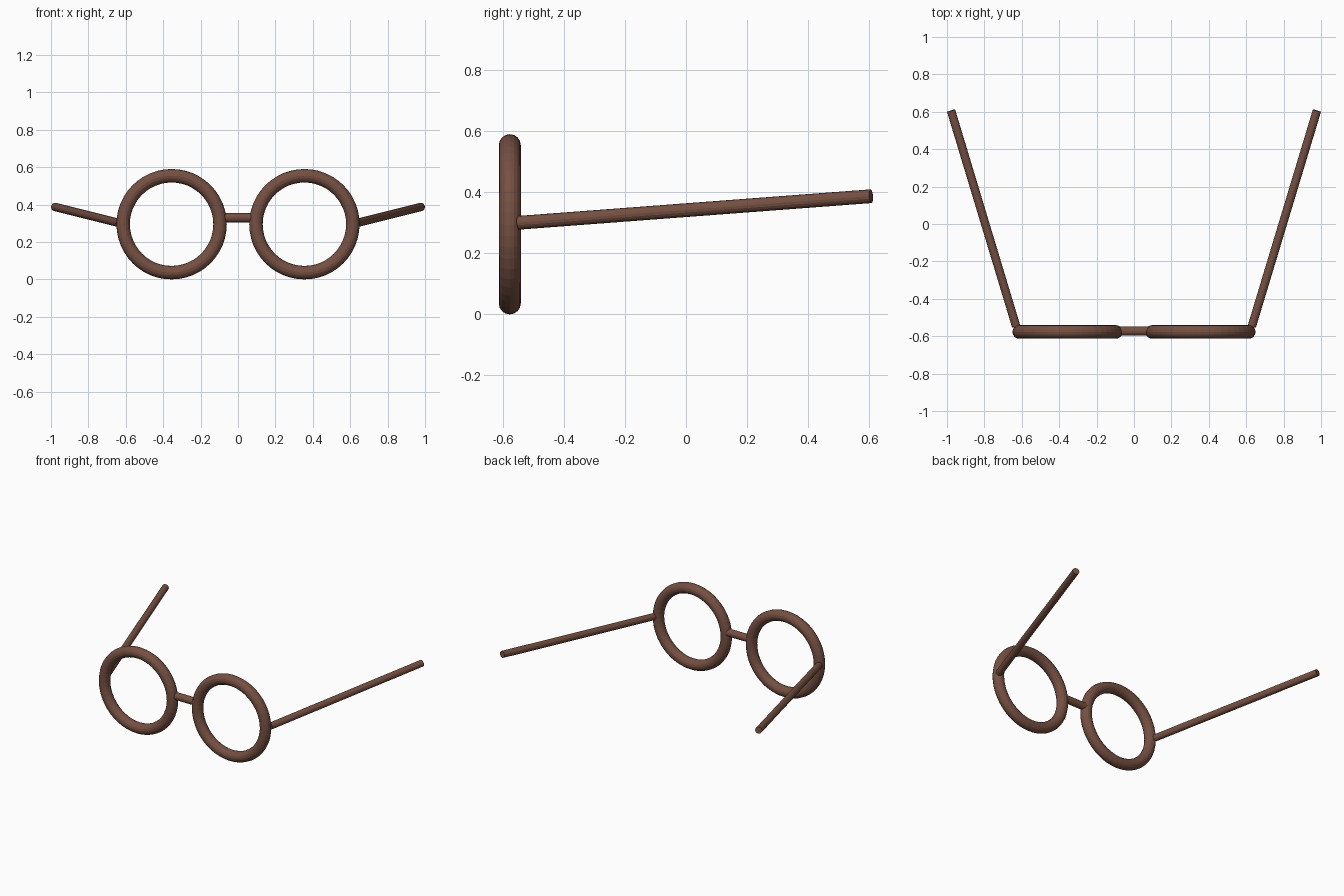
import bpy
from math import pi
from mathutils import Vector

cube = bpy.data.objects.get("Cube")
if cube:
    bpy.data.objects.remove(cube, do_unlink=True)

# Single brown frame colour
brown = bpy.data.materials.new("brown_frame")
brown.use_nodes = True
colour = (0.18, 0.08, 0.054, 1)
brown.diffuse_color = colour
bsdf = next(n for n in brown.node_tree.nodes if n.type == "BSDF_PRINCIPLED")
bsdf.inputs["Base Color"].default_value = colour


def finish(name):
    obj = bpy.context.object
    obj.name = name
    obj.data.materials.append(brown)
    return obj


def rod(name, start, end, radius):
    """Capped cylinder running between two points."""
    start, end = Vector(start), Vector(end)
    axis = end - start
    bpy.ops.mesh.primitive_cylinder_add(
        vertices=16, radius=radius, depth=axis.length,
        location=(start + end) / 2,
        rotation=axis.to_track_quat("Z", "Y").to_euler())
    return finish(name)


for side, s in (("left", 1), ("right", -1)):
    # Round lens rim
    bpy.ops.mesh.primitive_torus_add(
        major_radius=0.259, minor_radius=0.036,
        major_segments=48, minor_segments=16,
        location=(s * 0.355, -0.577, 0.295), rotation=(pi / 2, 0, 0))
    finish(side + "_rim")
    # Temple arm, splayed outward and rising to the back
    rod(side + "_arm", (s * 0.63, -0.548, 0.30), (s * 0.978, 0.606, 0.387), 0.0225)

# Nose bridge
rod("bridge", (-0.09, -0.572, 0.33), (0.09, -0.572, 0.33), 0.025)
